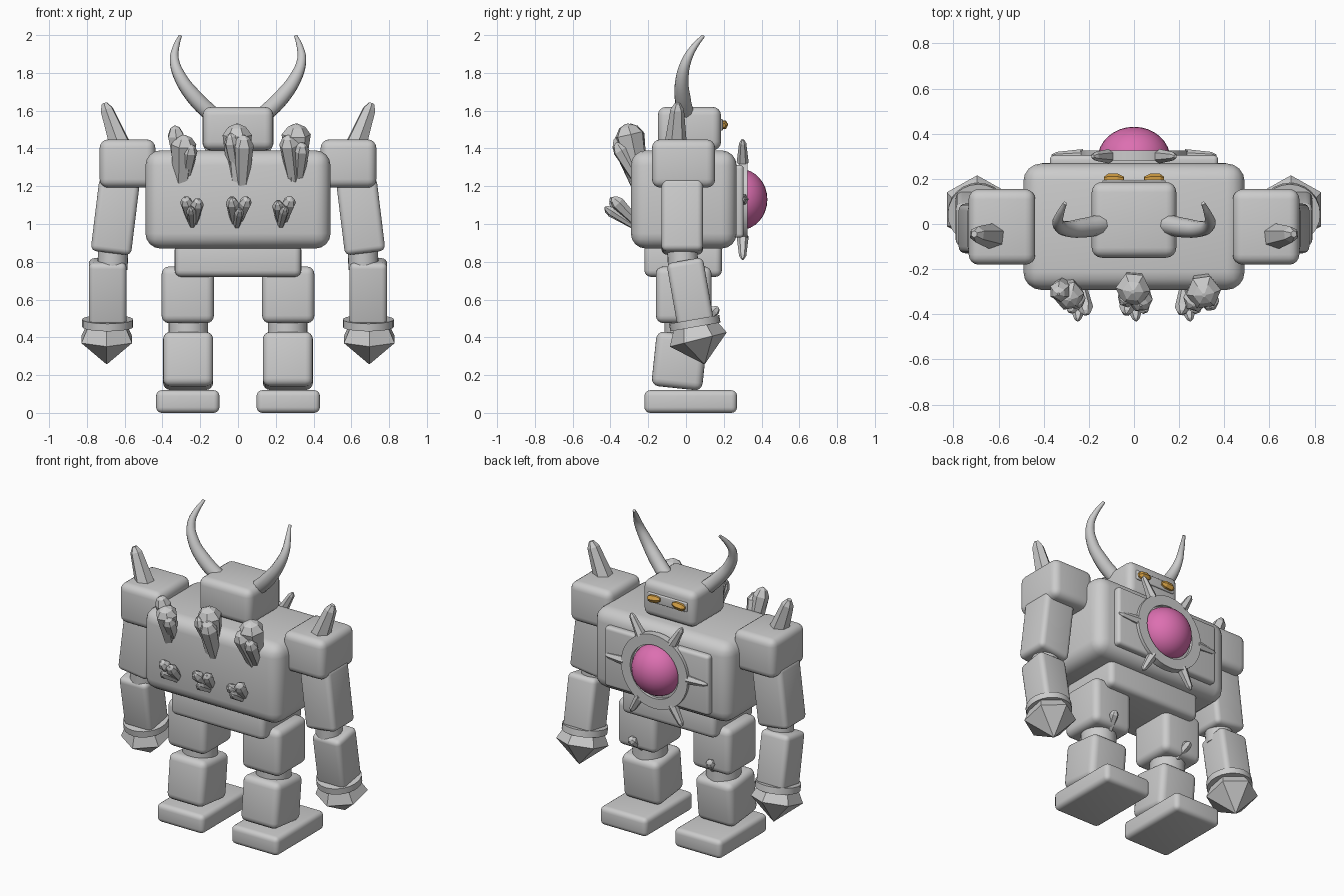
import bpy, bmesh, math
from mathutils import Vector, Matrix

if "Cube" in bpy.data.objects:
    bpy.data.objects.remove(bpy.data.objects["Cube"])


def material(name, rgb):
    m = bpy.data.materials.new(name)
    m.diffuse_color = (*rgb, 1)
    m.use_nodes = True
    m.node_tree.nodes["Principled BSDF"].inputs["Base Color"].default_value = m.diffuse_color
    return m


GREY = material("stone_grey", (0.60, 0.60, 0.60))
PINK = material("core_pink", (0.72, 0.16, 0.44))
GOLD = material("eye_gold", (0.68, 0.36, 0.06))


def finish(name, bm, mat=GREY, smooth=None):
    bmesh.ops.recalc_face_normals(bm, faces=bm.faces)
    me = bpy.data.meshes.new(name)
    bm.to_mesh(me)
    bm.free()
    me.materials.append(mat)
    ob = bpy.data.objects.new(name, me)
    bpy.context.collection.objects.link(ob)
    if smooth:
        bpy.ops.object.select_all(action='DESELECT')
        ob.select_set(True)
        bpy.context.view_layer.objects.active = ob
        bpy.ops.object.shade_smooth_by_angle(angle=math.radians(smooth))
    return ob


def box(name, center, size, bevel=0.04, rx=0, ry=0):
    """Rounded block, tilted by rx / ry degrees about its centre."""
    bm = bmesh.new()
    bmesh.ops.create_cube(bm, size=1)
    bmesh.ops.scale(bm, vec=size, verts=bm.verts)
    bmesh.ops.bevel(bm, geom=bm.edges[:], offset=bevel, segments=4,
                    profile=0.5, affect='EDGES')
    rot = Matrix.Rotation(math.radians(ry), 4, 'Y') @ Matrix.Rotation(math.radians(rx), 4, 'X')
    bm.transform(Matrix.Translation(center) @ rot)
    return finish(name, bm, smooth=35)


def lathe(name, p0, p1, rings, sides=6, mat=GREY, smooth=None, spin=0.0):
    """Loft of (fraction, radius) rings along the line from p0 to p1."""
    p0, p1 = Vector(p0), Vector(p1)
    q = (p1 - p0).to_track_quat('Z', 'Y')
    bm = bmesh.new()
    loops = []
    for t, r in rings:
        c = p0.lerp(p1, t)
        loops.append([bm.verts.new(c + q @ Vector((r * math.cos(a), r * math.sin(a), 0)))
                      for a in (spin + 2 * math.pi * i / sides for i in range(sides))])
    for a, b in zip(loops, loops[1:]):
        for i in range(sides):
            j = (i + 1) % sides
            bm.faces.new((a[i], a[j], b[j], b[i]))
    bm.faces.new(loops[0])
    bm.faces.new(loops[-1])
    return finish(name, bm, mat, smooth)


def crystal(name, p0, p1, r):
    lathe(name, p0, p1, [(0, r * 0.6), (0.82, r), (0.95, r * 0.6), (1, r * 0.12)])


def spike(name, p0, p1, r):
    lathe(name, p0, p1, [(0, r), (0.85, r * 0.6), (1, r * 0.25)])


# Body blocks
box("torso", (0, -0.012, 1.13), (0.98, 0.56, 0.52), 0.08)
box("pelvis", (0, -0.015, 0.81), (0.67, 0.41, 0.18), 0.035)
box("head", (0, 0.018, 1.505), (0.375, 0.335, 0.23), 0.045)
box("visor_plate", (0, 0.183, 1.525), (0.28, 0.025, 0.06), 0.006)

for s, side in ((-1, "left"), (1, "right")):
    # Arm
    box(f"shoulder_{side}", (s * 0.585, -0.013, 1.32), (0.295, 0.335, 0.255), 0.045)
    box(f"upper_arm_{side}", (s * 0.65, -0.02, 1.04), (0.215, 0.22, 0.39), 0.03, ry=-s * 7)
    lathe(f"elbow_{side}", (s * 0.665, -0.015, 0.76), (s * 0.66, -0.02, 0.88),
          [(0, 0.08), (1, 0.08)], 24, smooth=40)
    box(f"forearm_{side}", (s * 0.69, 0.022, 0.64), (0.20, 0.195, 0.34), 0.03, rx=10)
    lathe(f"cuff_{side}", (s * 0.69, 0.043, 0.495), (s * 0.69, 0.050, 0.455),
          [(0, 0.135), (1, 0.135)], 24, smooth=40)
    lathe(f"fist_spike_{side}", (s * 0.695, 0.046, 0.465), (s * 0.695, 0.098, 0.258),
          [(0, 0.115), (0.37, 0.155), (1, 0.002)], 6, spin=math.pi / 2)
    spike(f"shoulder_spike_{side}", (s * 0.625, -0.055, 1.42), (s * 0.708, -0.045, 1.64), 0.06)

    # Leg
    box(f"thigh_{side}", (s * 0.266, -0.012, 0.625), (0.277, 0.295, 0.30), 0.04)
    lathe(f"knee_{side}", (s * 0.263, -0.01, 0.40), (s * 0.263, -0.01, 0.50),
          [(0, 0.105), (1, 0.105)], 24, smooth=40)
    box(f"shin_{side}", (s * 0.264, -0.035, 0.275), (0.265, 0.27, 0.29), 0.04, rx=-6)
    box(f"foot_{side}", (s * 0.266, 0.025, 0.06), (0.335, 0.49, 0.12), 0.03)
    crystal(f"knee_spike_{side}", (s * 0.255, 0.08, 0.47), (s * 0.285, 0.17, 0.56), 0.028)

    # Eye
    lathe(f"eye_{side}", (s * 0.045, 0.198, 1.53), (s * 0.132, 0.198, 1.522),
          [(0, 0.012), (0.3, 0.025), (0.8, 0.025), (1, 0.012)], 6, GOLD)

    # Curved horn
    cu = bpy.data.curves.new("horn_curve", 'CURVE')
    cu.dimensions = '3D'
    cu.bevel_depth = 1
    cu.bevel_resolution = 3
    cu.resolution_u = 5
    cu.use_fill_caps = True
    path = [(0.135, 0.0, 1.575, 0.046), (0.23, -0.018, 1.67, 0.043),
            (0.305, -0.02, 1.775, 0.034), (0.337, 0.005, 1.87, 0.025),
            (0.327, 0.045, 1.94, 0.017), (0.306, 0.092, 1.996, 0.009)]
    sp = cu.splines.new('BEZIER')
    sp.bezier_points.add(len(path) - 1)
    for bp, (x, y, z, r) in zip(sp.bezier_points, path):
        bp.co = (s * x, y, z)
        bp.radius = r
        bp.handle_left_type = bp.handle_right_type = 'AUTO'
    tmp = bpy.data.objects.new("horn_path", cu)
    bpy.context.collection.objects.link(tmp)
    bm = bmesh.new()
    bm.from_mesh(tmp.evaluated_get(bpy.context.evaluated_depsgraph_get()).to_mesh())
    bpy.data.objects.remove(tmp)
    finish(f"horn_{side}", bm, smooth=50)

# Chest plate, ring, core and radiating spikes
box("chest_plate", (0, 0.275, 1.12), (0.745, 0.06, 0.385), 0.02)
bm = bmesh.new()
N = 40
prof = [(0.172, 0.28), (0.172, 0.325), (0.238, 0.325), (0.238, 0.28)]
loops = [[bm.verts.new((r * math.cos(2 * math.pi * i / N), y, 1.125 + r * math.sin(2 * math.pi * i / N)))
          for i in range(N)] for r, y in prof]
for k in range(4):
    a, b = loops[k], loops[(k + 1) % 4]
    for i in range(N):
        j = (i + 1) % N
        bm.faces.new((a[i], a[j], b[j], b[i]))
finish("chest_ring", bm, smooth=40)

bm = bmesh.new()
bmesh.ops.create_uvsphere(bm, u_segments=32, v_segments=16, radius=0.162)
bm.transform(Matrix.Translation((0, 0.285, 1.13)) @ Matrix.Diagonal((1, 0.9, 1, 1)))
finish("chest_core", bm, PINK, smooth=60)

for i in range(6):
    a = i * math.pi / 3
    d = Vector((math.cos(a), 0, math.sin(a)))
    c = Vector((0, 0.30, 1.13))
    spike(f"ring_spike_{i}", c + d * 0.225, c + d * 0.365, 0.032)

# Crystal clusters: base x, z, tip x, y, z, radius
clusters = [
    (-0.30, 1.23, -0.335, -0.31, 1.52, 0.048), (-0.30, 1.20, -0.285, -0.335, 1.47, 0.068),
    (-0.28, 1.22, -0.25, -0.36, 1.42, 0.042),
    (0.00, 1.20, -0.005, -0.30, 1.53, 0.078), (0.02, 1.17, 0.03, -0.36, 1.47, 0.055),
    (0.00, 1.22, -0.04, -0.35, 1.48, 0.042),
    (0.30, 1.22, 0.31, -0.315, 1.53, 0.078), (0.30, 1.20, 0.265, -0.36, 1.47, 0.055),
    (0.32, 1.21, 0.34, -0.37, 1.43, 0.042),
    (-0.24, 0.99, -0.28, -0.39, 1.14, 0.035), (-0.24, 0.98, -0.21, -0.40, 1.13, 0.035),
    (-0.24, 0.97, -0.25, -0.43, 1.09, 0.026),
    (-0.01, 0.99, 0.05, -0.39, 1.14, 0.035), (-0.01, 0.98, -0.035, -0.40, 1.14, 0.035),
    (-0.01, 0.97, 0.01, -0.43, 1.08, 0.026),
    (0.23, 0.99, 0.28, -0.39, 1.14, 0.037), (0.23, 0.98, 0.21, -0.40, 1.12, 0.033),
    (0.22, 0.97, 0.25, -0.43, 1.09, 0.026),
]
for i, (bx, bz, tx, ty, tz, r) in enumerate(clusters):
    crystal(f"crystal_{i}", (bx, -0.245, bz), (tx, ty, tz), r)
